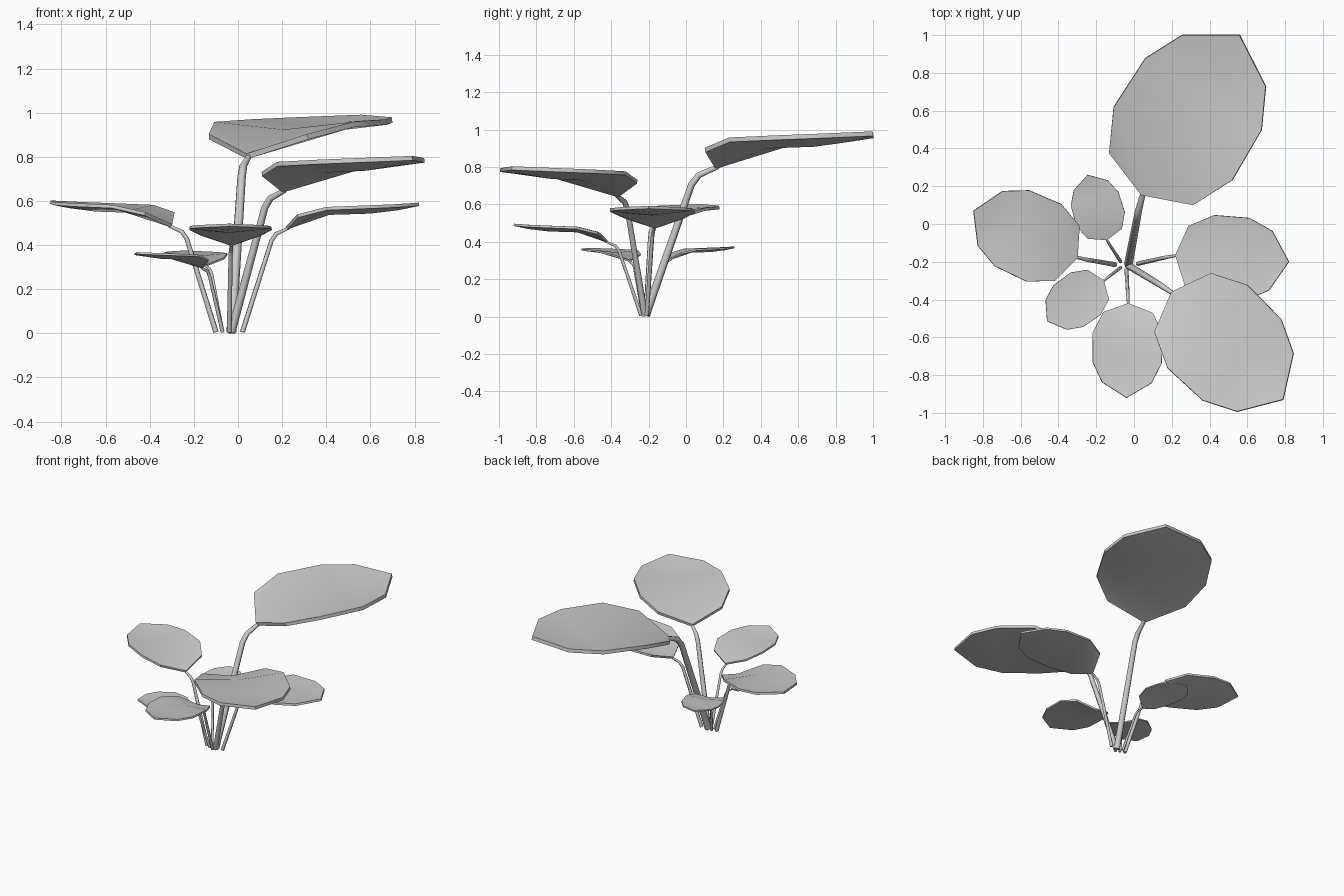
import bpy
from mathutils import Vector

if "Cube" in bpy.data.objects:
    bpy.data.objects.remove(bpy.data.objects["Cube"])

# Unit leaf profile: (distance along midrib, half width, rim height, midrib height)
ROWS = [(0.10, 0.265, 0.090, None), (0.32, 0.372, 0.145, 0.110),
        (0.63, 0.365, 0.157, 0.120), (0.84, 0.262, 0.166, 0.145)]
TIP_H = 0.178

# name, stem foot (x, y), leaf base (x, y, z), leaf tip (x, y), stem radius
LEAVES = [
    ("back_large", (-0.03, -0.215), (0.04, 0.155, 0.802), (0.56, 1.00), 0.023),
    ("front_right_large", (-0.03, -0.22), (0.20, -0.36, 0.648), (0.79, -0.93), 0.019),
    ("right", (0.02, -0.21), (0.22, -0.165, 0.478), (0.82, -0.20), 0.012),
    ("left", (-0.10, -0.215), (-0.30, -0.18, 0.487), (-0.85, 0.07), 0.013),
    ("front", (-0.04, -0.24), (-0.03, -0.42, 0.402), (-0.04, -0.92), 0.011),
    ("back_small", (-0.07, -0.20), (-0.145, -0.085, 0.307), (-0.245, 0.26), 0.009),
    ("front_left_small", (-0.07, -0.23), (-0.16, -0.30, 0.298), (-0.46, -0.515), 0.009),
]


def activate(obj):
    bpy.ops.object.select_all(action='DESELECT')
    bpy.context.view_layer.objects.active = obj
    obj.select_set(True)


def make_blade(name, base, tip):
    base = Vector(base)
    axis = Vector((tip[0] - base.x, tip[1] - base.y, 0))
    size = axis.length
    side = Vector((-axis.y, axis.x, 0))
    up = Vector((0, 0, size))
    verts = [base, base + axis + up * TIP_H]
    left, mid, right = [], [], []
    for t, w, rim, rib in ROWS:
        for column, offset, h in ((left, w, rim), (mid, 0, rib), (right, -w, rim)):
            if h is None:
                column.append(0)
                continue
            column.append(len(verts))
            verts.append(base + axis * t + side * offset + up * h)
    faces = [(0, mid[1], left[1], left[0]), (0, right[0], right[1], mid[1])]
    for i in (1, 2):
        faces.append((mid[i], mid[i + 1], left[i + 1], left[i]))
        faces.append((right[i], right[i + 1], mid[i + 1], mid[i]))
    faces += [(mid[3], 1, left[3]), (right[3], 1, mid[3])]
    mesh = bpy.data.meshes.new(name)
    mesh.from_pydata(verts, [], faces)
    obj = bpy.data.objects.new(name, mesh)
    bpy.context.collection.objects.link(obj)
    activate(obj)
    solid = obj.modifiers.new("thickness", 'SOLIDIFY')
    solid.thickness = 0.025 * size
    solid.offset = 0
    bpy.ops.object.modifier_apply(modifier=solid.name)
    bpy.ops.object.shade_smooth_by_angle(angle=0.7)


def make_stem(name, foot, base, tip, radius):
    foot, base = Vector((*foot, 0.006)), Vector(base)
    forward = Vector((tip[0] - base.x, tip[1] - base.y, 0))
    # foot, two bend points, leaf base, then a short tuck under the blade
    path = [foot]
    for f, h in ((0.66, 0.88), (0.77, 0.945)):
        p = foot.lerp(base, f)
        p.z = base.z * h
        path.append(p)
    path.append(base + forward * 0.02)
    curve = bpy.data.curves.new(name, 'CURVE')
    curve.dimensions = '3D'
    curve.bevel_depth = radius
    curve.bevel_resolution = 1
    curve.use_fill_caps = True
    spline = curve.splines.new('POLY')
    spline.points.add(len(path) - 1)
    for point, co, r in zip(spline.points, path, (1.0, 0.85, 0.8, 0.6)):
        point.co = (*co, 1)
        point.radius = r
    obj = bpy.data.objects.new(name, curve)
    bpy.context.collection.objects.link(obj)
    activate(obj)
    bpy.ops.object.convert(target='MESH')
    bpy.ops.object.shade_smooth_by_angle(angle=1.1)


for name, foot, base, tip, radius in LEAVES:
    make_blade(name + "_leaf", base, tip)
    make_stem(name + "_stem", foot, base, tip, radius)
